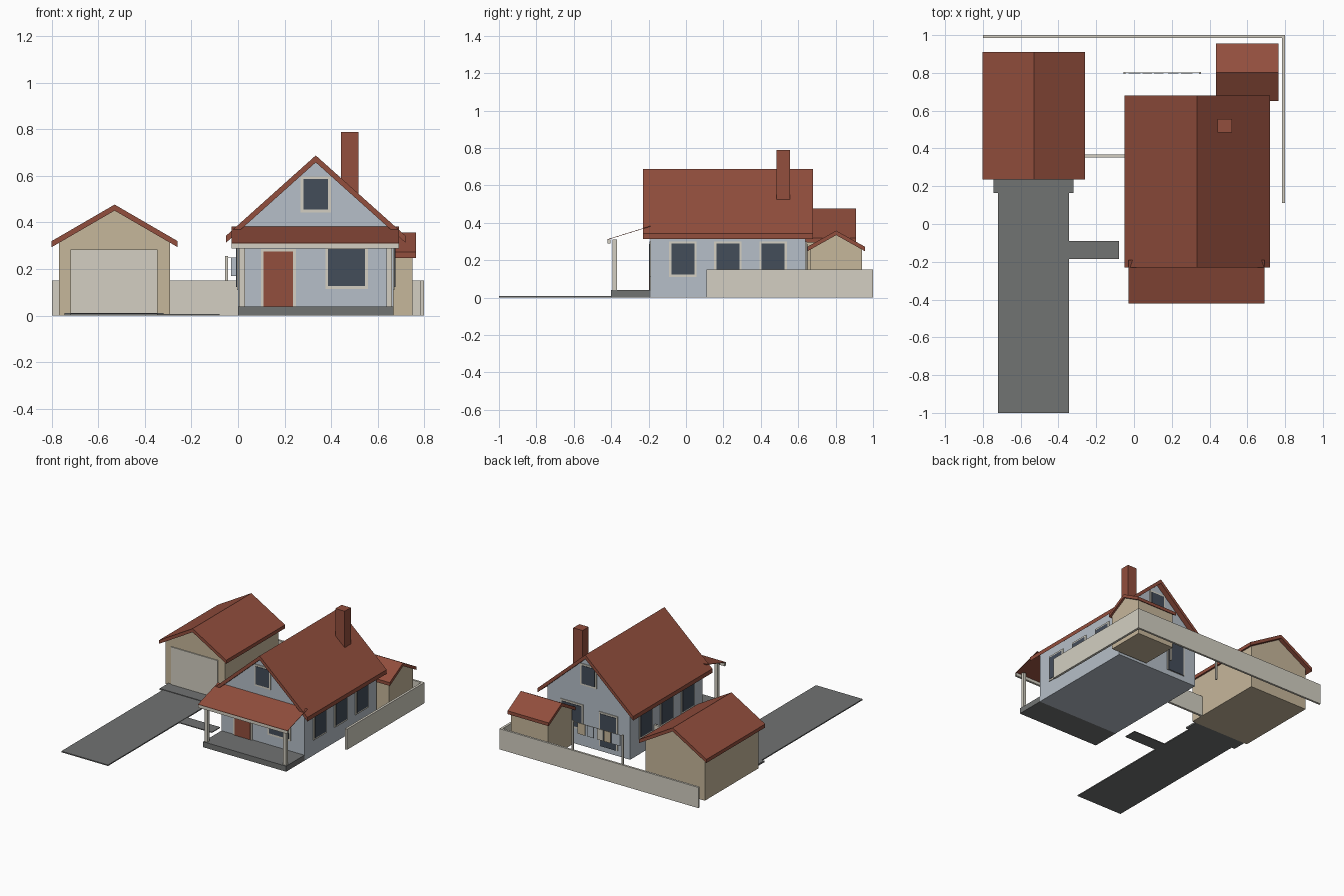
import bpy, bmesh

if "Cube" in bpy.data.objects:
    bpy.data.objects.remove(bpy.data.objects["Cube"])


def srgb(r, g, b):
    lin = [c / 255 / 12.92 if c < 10 else ((c / 255 + 0.055) / 1.055) ** 2.4 for c in (r, g, b)]
    return (*lin, 1)


COLORS = {
    "wall_blue_grey": srgb(182, 191, 200),
    "cream_trim": srgb(211, 207, 194),
    "tan_siding": srgb(198, 183, 155),
    "roof_red": srgb(146, 78, 61),
    "dark_glass": srgb(68, 77, 90),
    "concrete_grey": srgb(113, 115, 114),
}
MATS = {}
for name, col in COLORS.items():
    MATS[name] = bpy.data.materials.new(name)
    MATS[name].diffuse_color = col


def finish(name, bm, mat):
    bmesh.ops.recalc_face_normals(bm, faces=bm.faces)
    me = bpy.data.meshes.new(name)
    bm.to_mesh(me)
    bm.free()
    me.materials.append(MATS[mat])
    ob = bpy.data.objects.new(name, me)
    bpy.context.collection.objects.link(ob)
    return ob


def box(name, x, y, z, mat):
    """Box from (min, max) ranges."""
    bm = bmesh.new()
    bmesh.ops.create_cube(bm, size=1)
    for v in bm.verts:
        v.co = [r[0] if c < 0 else r[1] for c, r in zip(v.co, (x, y, z))]
    return finish(name, bm, mat)


def prism(name, profile, span, axis, mat):
    """Extrude a (u, z) profile along x or y."""
    bm = bmesh.new()
    a, b = span
    place = (lambda u, t, z: (u, t, z)) if axis == "y" else (lambda u, t, z: (t, u, z))
    face = bm.faces.new([bm.verts.new(place(u, a, z)) for u, z in profile])
    ext = bmesh.ops.extrude_face_region(bm, geom=[face])
    d = place(0, b - a, 0)
    bmesh.ops.translate(bm, vec=d, verts=[g for g in ext["geom"] if isinstance(g, bmesh.types.BMVert)])
    return finish(name, bm, mat)


def gable_building(name, mid, half, roof_half, peak, slope, thick, body, roof, axis, mat):
    """Gabled walls with a chevron roof lying on them."""
    under = peak - thick
    wall = under - slope * half
    prism(name + "_walls", [(mid - half, 0), (mid + half, 0), (mid + half, wall),
                            (mid, under), (mid - half, wall)], body, axis, mat)
    drop = slope * roof_half
    prism(name + "_roof", [(mid - roof_half, under - drop), (mid, under), (mid + roof_half, under - drop),
                           (mid + roof_half, peak - drop), (mid, peak), (mid - roof_half, peak - drop)],
          roof, axis, "roof_red")


def opening(name, axis, at, side, u, z, mat="dark_glass", sill=0.012):
    """Frame plate with a pane plate, facing along an axis."""
    for part, grow, d, m in (("frame", 0.012, 0.006, "cream_trim"), ("pane", 0, 0.009, mat)):
        t = sorted((at - side * 0.004, at + side * d))
        uu = (u[0] - grow, u[1] + grow)
        zz = (z[0] - (sill if grow else 0), z[1] + grow)
        x, y = (t, uu) if axis == "x" else (uu, t)
        box(f"{name}_{part}", x, y, zz, m)


# Main house, garage and shed
gable_building("house", 0.334, 0.333, 0.385, 0.688, 0.895, 0.03, (-0.19, 0.64), (-0.23, 0.68), "y", "wall_blue_grey")
gable_building("garage", -0.53, 0.238, 0.271, 0.477, 0.58, 0.026, (0.265, 0.88), (0.235, 0.91), "y", "tan_siding")
gable_building("shed", 0.803, 0.138, 0.153, 0.358, 0.56, 0.024, (0.45, 0.75), (0.435, 0.765), "x", "tan_siding")
box("chimney", (0.443, 0.518), (0.485, 0.555), (0.48, 0.788), "roof_red")

# Front and back openings
for label, at, side, mat in (("front", -0.19, -1, "roof_red"), ("back", 0.64, 1, "dark_glass")):
    opening(label + "_door", "y", at, side, (0.11, 0.237), (0.04, 0.275), mat, sill=0)
    opening(label + "_window", "y", at, side, (0.387, 0.546), (0.128, 0.287), sill=0.014)
    opening(label + "_attic_window", "y", at, side, (0.281, 0.387), (0.455, 0.586))

# Three windows on each long side
for label, at, side in (("left", 0.001, -1), ("right", 0.667, 1)):
    for i in range(3):
        y = -0.078 + 0.241 * i
        opening(f"{label}_window_{i}", "x", at, side, (y, y + 0.123), (0.123, 0.289))

# Porch: floor, posts, beam and thin sloping roof
box("porch_floor", (0.0, 0.667), (-0.40, -0.19), (0, 0.04), "concrete_grey")
for i, x in enumerate((0.005, 0.637)):
    box(f"porch_post_{i}", (x, x + 0.024), (-0.392, -0.37), (0.04, 0.31), "cream_trim")
box("porch_beam", (-0.028, 0.692), (-0.42, -0.404), (0.288, 0.31), "cream_trim")
prism("porch_roof", [(-0.42, 0.309), (-0.19, 0.38), (-0.19, 0.383), (-0.42, 0.312)],
      (-0.028, 0.692), "x", "roof_red")

# Garage door, driveway, apron and path
box("garage_door", (-0.72, -0.345), (0.258, 0.268), (0.01, 0.285), "cream_trim")
box("driveway", (-0.72, -0.345), (-1.0, 0.18), (0, 0.008), "concrete_grey")
box("driveway_apron", (-0.745, -0.32), (0.165, 0.265), (0, 0.012), "concrete_grey")
box("garden_path", (-0.345, -0.08), (-0.185, -0.09), (0, 0.006), "concrete_grey")

# Garden walls
box("back_fence", (-0.80, 0.80), (0.985, 1.0), (0, 0.15), "cream_trim")
box("side_fence", (0.783, 0.80), (0.11, 0.985), (0, 0.15), "cream_trim")
box("gate_fence", (-0.295, 0.003), (0.352, 0.368), (0, 0.15), "cream_trim")

# Clothesline with hanging laundry
for i, x in enumerate((-0.05, 0.35)):
    box(f"line_post_{i}", (x - 0.006, x + 0.006), (0.794, 0.806), (0, 0.255), "cream_trim")
box("clothes_line", (-0.05, 0.35), (0.7985, 0.8015), (0.247, 0.25), "cream_trim")
laundry = ((-0.03, 0.035, "wall_blue_grey"), (0.045, 0.095, "tan_siding"), (0.105, 0.155, "cream_trim"),
           (0.18, 0.235, "wall_blue_grey"), (0.248, 0.31, "tan_siding"))
for i, (a, b, mat) in enumerate(laundry):
    box(f"laundry_{i}", (a, b), (0.797, 0.803), (0.17, 0.249), mat)

for m in bpy.data.materials:
    if m.users and not m.is_grease_pencil:
        m.use_nodes = True
        m.node_tree.nodes["Principled BSDF"].inputs["Base Color"].default_value = m.diffuse_color
